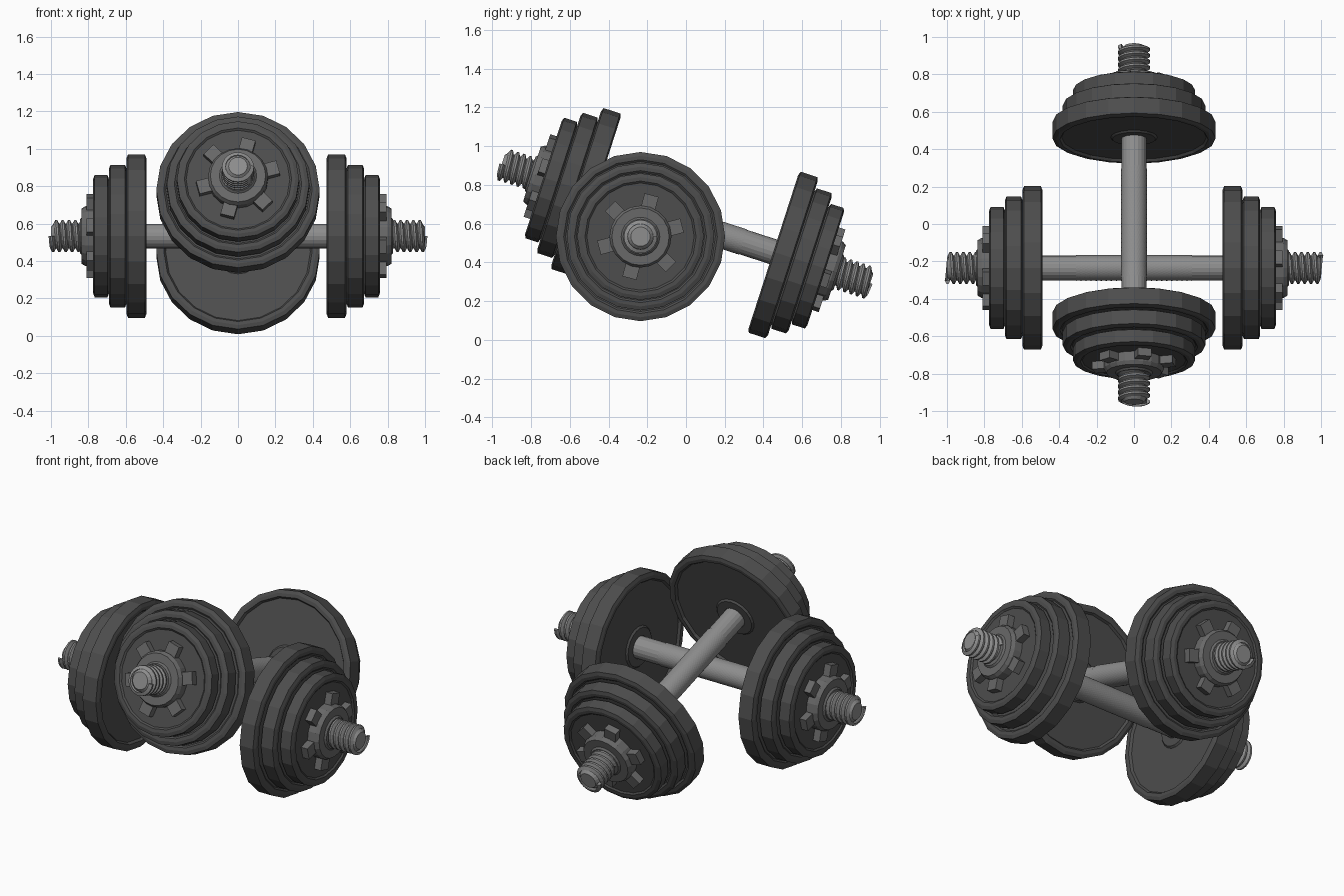
import bpy, bmesh
from math import sin, cos, pi, radians
from mathutils import Matrix

if "Cube" in bpy.data.objects:
    bpy.data.objects.remove(bpy.data.objects["Cube"])


def material(name, v):
    m = bpy.data.materials.new(name)
    m.diffuse_color = (v, v, v, 1)
    m.use_nodes = True
    m.node_tree.nodes["Principled BSDF"].inputs["Base Color"].default_value = m.diffuse_color
    return m


IRON = material("dark_iron", 0.075)
NUT = material("nut_grey", 0.14)
STEEL = material("steel", 0.27)


def finish(bm, name, mat, mtx):
    bmesh.ops.recalc_face_normals(bm, faces=bm.faces)
    me = bpy.data.meshes.new(name)
    bm.to_mesh(me)
    bm.free()
    me.materials.append(mat)
    ob = bpy.data.objects.new(name, me)
    ob.matrix_world = mtx
    bpy.context.collection.objects.link(ob)


def ring(bm, x, r, n, phase=0.0):
    return [bm.verts.new((x, r * cos(2 * pi * (j + phase) / n), r * sin(2 * pi * (j + phase) / n)))
            for j in range(n)]


def lathe(bm, profile, n=20):
    """Turn (x, r) points about the x axis, with flat end caps."""
    rings = [ring(bm, x, r, n) for x, r in profile]
    for a, b in zip(rings, rings[1:]):
        for j in range(n):
            k = (j + 1) % n
            bm.faces.new((a[j], a[k], b[k], b[j]))
    bm.faces.new(rings[0])
    bm.faces.new(rings[-1])


def plate(name, x0, x1, r, mtx):
    c, d = 0.008, 0.014
    bm = bmesh.new()
    lathe(bm, [(x0 + d, 0.06), (x0 + 0.004, 0.068), (x0 + 0.004, 0.115), (x0 + d, 0.125),
               (x0 + d, r - 0.05), (x0, r - 0.04), (x0, r - 0.02), (x0 + c, r),
               (x1 - c, r), (x1, r - 0.02), (x1, r - 0.04), (x1 - 0.008, r - 0.05), (x1 - 0.008, 0.06)])
    finish(bm, name, IRON, mtx)


def nut(x0, mtx):
    # hub with six radial lugs
    bm = bmesh.new()
    lathe(bm, [(x0 - 0.01, 0.16), (x0 + 0.045, 0.16), (x0 + 0.065, 0.148), (x0 + 0.065, 0.1),
               (x0 + 0.075, 0.09), (x0 + 0.075, 0.06)])
    for k in range(6):
        rot = Matrix.Rotation(radians(15 + 60 * k), 4, 'X')
        bmesh.ops.create_cube(bm, size=1, matrix=rot @ Matrix.Translation((x0 + 0.014, 0.182, 0))
                              @ Matrix.Diagonal((0.048, 0.08, 0.075, 1)))
    finish(bm, "spin_nut", NUT, mtx)


def thread(mtx):
    # helical ridge around a plain core with a chamfered tip
    bm = bmesh.new()
    lathe(bm, [(0.76, 0.067), (0.975, 0.067), (0.985, 0.064), (1.0, 0.05)])
    n, pitch, turns = 20, 0.034, 5
    prof = [(0, 0.066), (0.3, 0.086), (0.6, 0.086), (0.9, 0.066)]
    prev = None
    for i in range(n * turns + 1):
        a = 2 * pi * i / n
        row = [bm.verts.new((0.812 + pitch * (i / n + t), r * cos(a), r * sin(a))) for t, r in prof]
        if prev:
            for q in range(3):
                bm.faces.new((prev[q], prev[q + 1], row[q + 1], row[q]))
        if i in (0, n * turns):
            bm.faces.new(row)
        prev = row
    finish(bm, "threaded_end", STEEL, mtx)


def handle(mtx):
    # smooth bar with a knurled grip of staggered points
    bm = bmesh.new()
    lathe(bm, [(-0.8, 0.066), (0.8, 0.066)])
    n, rows, half = 30, 46, 0.31
    rings = [ring(bm, -half + 2 * half * i / rows, 0.0685, n, 0.5 * (i % 2)) for i in range(rows + 1)]
    for i, (a, b) in enumerate(zip(rings, rings[1:])):
        for j in range(n):
            k = (j + 1) % n
            if i % 2 == 0:
                bm.faces.new((a[j], a[k], b[j]))
                bm.faces.new((a[k], b[k], b[j]))
            else:
                bm.faces.new((a[j], a[k], b[k]))
                bm.faces.new((a[j], b[k], b[j]))
    bmesh.ops.poke(bm, faces=[f for f in bm.faces if len(f.verts) == 3], offset=-0.0015)
    finish(bm, "knurled_handle", STEEL, mtx)


def dumbbell(mtx):
    handle(mtx)
    # the second end is turned half round and sits slightly further out
    for turn, off in ((0, 0.0), (pi, 0.016)):
        m = mtx @ Matrix.Rotation(turn, 4, 'Z')
        plate("large_plate", 0.474 + off, 0.58 + off, 0.437, m)
        plate("middle_plate", 0.58 + off, 0.674 + off, 0.381, m)
        plate("small_plate", 0.674 + off, 0.758 + off, 0.327, m)
        nut(0.755 + off, m)
        thread(m)


# level dumbbell along x, and a second one leaning across it
dumbbell(Matrix.Translation((0, -0.235, 0.533)))
dumbbell(Matrix.Translation((0, 0, 0.6)) @ Matrix.Rotation(radians(-17.9), 4, 'X')
         @ Matrix.Rotation(pi / 2, 4, 'Z'))
